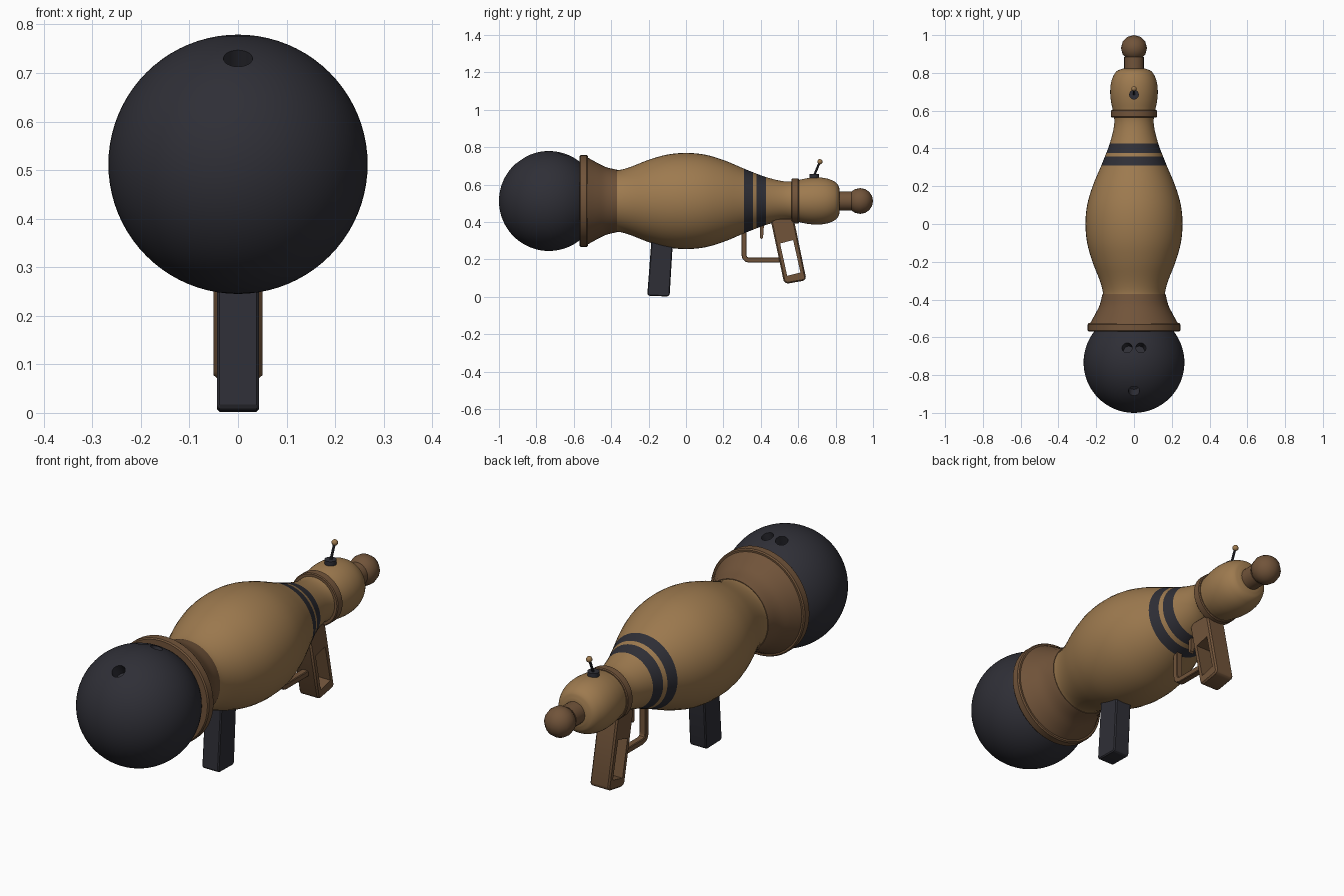
import bpy, bmesh, math
from mathutils import Vector

if "Cube" in bpy.data.objects:
    bpy.data.objects.remove(bpy.data.objects["Cube"])

AXIS_Z = 0.512


def material(name, rgb):
    m = bpy.data.materials.new(name)
    m.use_nodes = True
    m.diffuse_color = (*rgb, 1)
    m.node_tree.nodes["Principled BSDF"].inputs["Base Color"].default_value = (*rgb, 1)
    return m


TAN = material("tan_wood", (0.34, 0.195, 0.078))
BROWN = material("brown_wood", (0.165, 0.088, 0.042))
DARK = material("charcoal", (0.028, 0.028, 0.037))


def finish(name, bm, mats, angle=35):
    bmesh.ops.recalc_face_normals(bm, faces=bm.faces)
    me = bpy.data.meshes.new(name)
    bm.to_mesh(me)
    bm.free()
    ob = bpy.data.objects.new(name, me)
    bpy.context.collection.objects.link(ob)
    for m in mats:
        me.materials.append(m)
    shade(ob, angle)
    return ob


def shade(ob, angle=35):
    bpy.ops.object.select_all(action="DESELECT")
    ob.select_set(True)
    bpy.context.view_layer.objects.active = ob
    bpy.ops.object.shade_smooth_by_angle(angle=math.radians(angle))


def cut(ob, cutter):
    mod = ob.modifiers.new("cut", "BOOLEAN")
    mod.operation = "DIFFERENCE"
    mod.solver = "EXACT"
    mod.object = cutter
    bpy.context.view_layer.objects.active = ob
    bpy.ops.object.modifier_apply(modifier=mod.name)
    bpy.data.objects.remove(cutter)
    shade(ob)


def smooth_profile(pts, steps=4):
    """Curve running through every (y, radius) point."""
    p = [Vector(q) for q in [pts[0]] + pts + [pts[-1]]]
    out = []
    for a, b, c, d in zip(p, p[1:], p[2:], p[3:]):
        for i in range(steps):
            t = i / steps
            y = b.x + (c.x - b.x) * t
            h = c.x - b.x
            m0 = (c.y - a.y) / (c.x - a.x) * h
            m1 = (d.y - b.y) / (d.x - b.x) * h
            r = ((2*t**3 - 3*t**2 + 1) * b.y + (t**3 - 2*t**2 + t) * m0
                 + (3*t**2 - 2*t**3) * c.y + (t**3 - t**2) * m1)
            out.append((y, r))
    return out + [pts[-1]]


def lathe(name, profile, mats, sides=48, rule=None):
    """Turn a (y, radius) profile around the long axis and cap its ends."""
    bm = bmesh.new()
    rings = []
    for y, r in profile:
        rings.append([bm.verts.new((r * math.cos(a), y, AXIS_Z + r * math.sin(a)))
                      for a in (math.tau * i / sides for i in range(sides))])
    for lo, hi in zip(rings, rings[1:]):
        for i in range(sides):
            j = (i + 1) % sides
            f = bm.faces.new((lo[i], lo[j], hi[j], hi[i]))
            if rule:
                f.material_index = rule(f.calc_center_median().y)
    bm.faces.new(rings[0])
    bm.faces.new(rings[-1])
    return finish(name, bm, mats)


def prism(name, outline, half_width, mat, bevel=0.0):
    """Side outline of (y, z) points given thickness across x."""
    bm = bmesh.new()
    face = bm.faces.new([bm.verts.new((-half_width, y, z)) for y, z in outline])
    new = bmesh.ops.extrude_face_region(bm, geom=[face])["geom"]
    bmesh.ops.translate(bm, vec=(2 * half_width, 0, 0),
                        verts=[v for v in new if isinstance(v, bmesh.types.BMVert)])
    if bevel:
        bmesh.ops.bevel(bm, geom=bm.edges[:], offset=bevel, segments=1, affect="EDGES")
    return finish(name, bm, [mat], 25)


def sphere(name, centre, radius, mat, u=48, v=32):
    bm = bmesh.new()
    bmesh.ops.create_uvsphere(bm, u_segments=u, v_segments=v, radius=radius)
    bmesh.ops.translate(bm, vec=centre, verts=bm.verts)
    return finish(name, bm, [mat], 50)


def rod(name, start, end, radius, mat, sides=16):
    a, b = Vector(start), Vector(end)
    bm = bmesh.new()
    bmesh.ops.create_cone(bm, cap_ends=True, segments=sides, radius1=radius,
                          radius2=radius, depth=(b - a).length)
    bmesh.ops.rotate(bm, cent=(0, 0, 0), verts=bm.verts,
                     matrix=(b - a).to_track_quat("Z", "Y").to_matrix())
    bmesh.ops.translate(bm, vec=(a + b) / 2, verts=bm.verts)
    return finish(name, bm, [mat])


# Front ball with three finger holes drilled toward its centre
centre = Vector((0, -0.733, AXIS_Z))
R = 0.267
ball = sphere("ball", centre, R, DARK, 64, 40)
for x, y, r in ((-0.037, -0.655, 0.027), (0.037, -0.655, 0.027), (0, -0.885, 0.03)):
    dy = y - centre.y
    out = Vector((x, dy, math.sqrt(R * R - x * x - dy * dy))).normalized()
    cut(ball, rod("hole_cutter", centre + out * (R - 0.06), centre + out * (R + 0.03), r, DARK, 24))

# Flared collar holding the ball
flare = smooth_profile([(-0.525, 0.232), (-0.48, 0.207), (-0.43, 0.182), (-0.37, 0.167)])
lathe("collar", [(-0.569, 0.2), (-0.569, 0.24), (-0.563, 0.245), (-0.531, 0.245), (-0.525, 0.24)]
      + flare + [(-0.37, 0.15)], [BROWN])

# Pin-shaped body with two painted stripes
body = smooth_profile([
    (-0.4, 0.166), (-0.36, 0.165), (-0.3, 0.181), (-0.2, 0.22), (-0.1, 0.248), (0, 0.257),
    (0.1, 0.248), (0.2, 0.219), (0.31, 0.173), (0.357, 0.154), (0.377, 0.146), (0.427, 0.128),
    (0.5, 0.109), (0.55, 0.104), (0.6, 0.112), (0.65, 0.122), (0.7, 0.126), (0.75, 0.121),
    (0.79, 0.106), (0.813, 0.086), (0.822, 0.06)])
lathe("body", body, [TAN, DARK],
      rule=lambda y: int(0.31 < y < 0.357 or 0.377 < y < 0.427))

# Neck ring, tail stem and tail knob
lathe("neck_ring", [(0.564, 0.1), (0.564, 0.117), (0.568, 0.121), (0.6, 0.121),
                    (0.604, 0.117), (0.604, 0.1)], [BROWN])
lathe("tail_stem", [(0.81, 0.052), (0.885, 0.052)], [BROWN], 20)
sphere("tail_knob", (0, 0.931, AXIS_Z), 0.069, BROWN, 12, 8)

# Front grip
prism("front_grip", [(-0.185, 0.3), (-0.207, 0.012), (-0.195, 0.004), (-0.095, 0.002),
                     (-0.087, 0.012), (-0.07, 0.3)], 0.043, DARK, 0.005)

# Rear grip with an open window
grip = prism("rear_grip", [(0.455, 0.4), (0.475, 0.42), (0.575, 0.42), (0.588, 0.36),
                           (0.642, 0.1), (0.632, 0.086), (0.54, 0.07), (0.523, 0.08)],
             0.05, BROWN, 0.007)
cut(grip, prism("window_cutter", [(0.503, 0.285), (0.573, 0.303), (0.612, 0.13),
                                  (0.541, 0.112)], 0.1, BROWN))

# Trigger guard: bent strip
path = [(0.31, 0.38), (0.31, 0.225)]
path += [(0.336 - 0.026 * math.cos(a), 0.222 - 0.026 * math.sin(a))
         for a in (math.radians(d) for d in (30, 60, 90))]
path.append((0.515, 0.196))
pts = [Vector(p) for p in path]
sides = ([], [])
for i, p in enumerate(pts):
    d = (pts[min(i + 1, len(pts) - 1)] - pts[max(i - 1, 0)]).normalized()
    n = Vector((-d.y, d.x)) * 0.0135
    sides[0].append(p + n)
    sides[1].append(p - n)
prism("trigger_guard", sides[0] + sides[1][::-1], 0.016, BROWN, 0.003)

# Trigger
prism("trigger", [(0.396, 0.4), (0.396, 0.315), (0.403, 0.308), (0.412, 0.315), (0.418, 0.4)],
      0.01, BROWN)

# Sight: base, tilted pin and bead
rod("sight_base", (0, 0.685, 0.62), (0, 0.685, 0.655), 0.026, DARK)
rod("sight_pin", (0, 0.686, 0.65), (0, 0.714, 0.718), 0.006, DARK, 10)
sphere("sight_bead", (0, 0.716, 0.722), 0.014, TAN, 12, 8)
